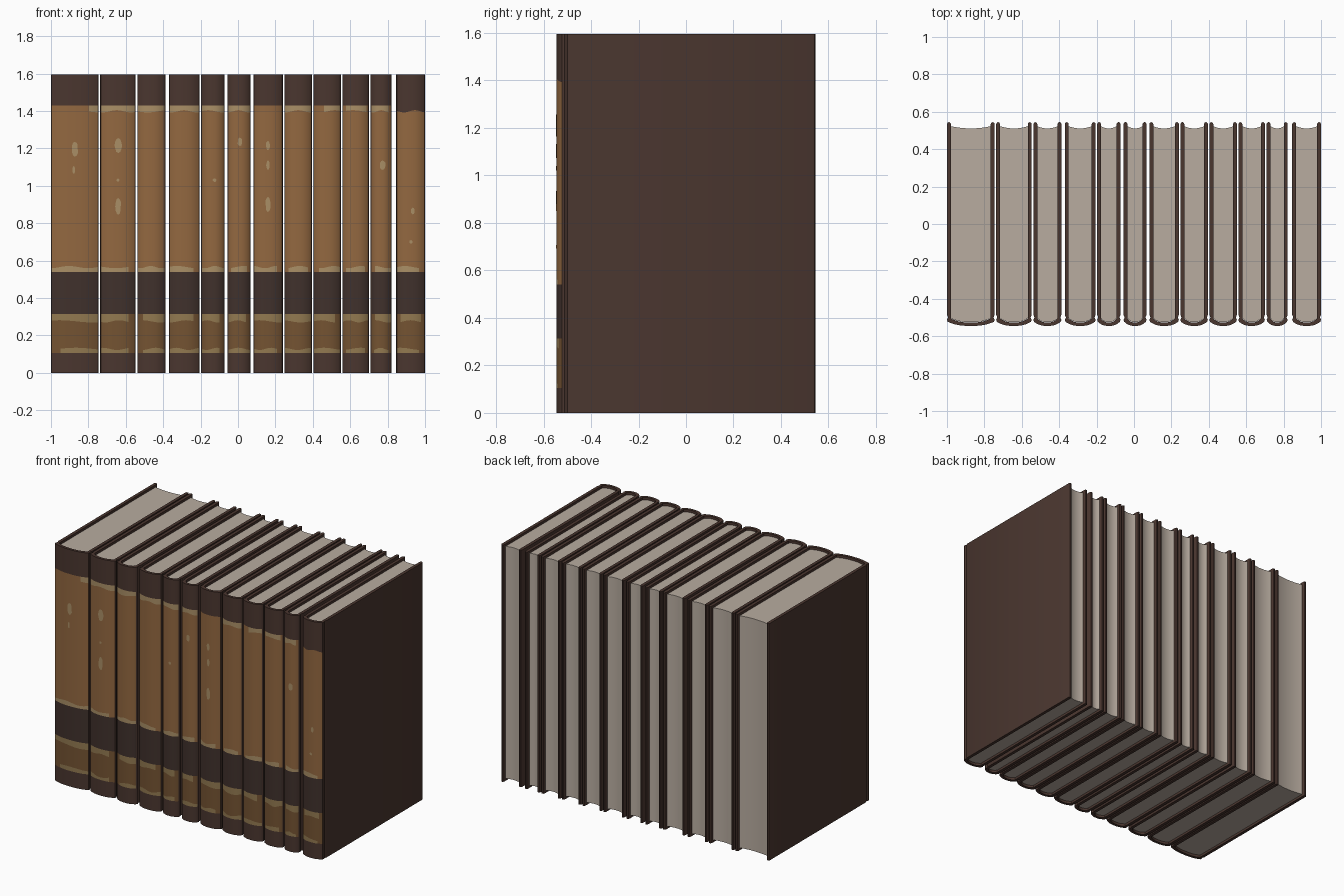
import bpy, bmesh, math, random

if "Cube" in bpy.data.objects:
    bpy.data.objects.remove(bpy.data.objects["Cube"])

random.seed(4)
H, Y = 1.595, 0.545          # book height, half depth
T = 0.021                    # cover board thickness
N = 8                        # spine columns per half


def material(name, rgb):
    m = bpy.data.materials.new(name)
    lin = [(c / 255 / 12.92) if c < 10 else ((c / 255 + 0.055) / 1.055) ** 2.4 for c in rgb]
    m.diffuse_color = (*lin, 1)
    m.use_nodes = True
    m.node_tree.nodes["Principled BSDF"].inputs["Base Color"].default_value = m.diffuse_color
    return m


DARK, BAND, LEATHER, LOW_LEATHER, TAN, LOW_TAN = range(6)
COVER_MATS = [material("dark_cover", (74, 54, 47)),
              material("dark_band", (64, 49, 44)),
              material("tan_leather", (147, 104, 64)),
              material("worn_leather", (116, 83, 50)),
              material("faded_gilt", (170, 143, 102)),
              material("dull_gilt", (146, 121, 80))]
PAGE_MAT = material("paper", (184, 172, 160))


def finish(name, bm, mats, cx):
    bmesh.ops.recalc_face_normals(bm, faces=bm.faces[:])
    me = bpy.data.meshes.new(name)
    bm.to_mesh(me)
    bm.free()
    for m in mats:
        me.materials.append(m)
    ob = bpy.data.objects.new(name, me)
    ob.location.x = cx
    bpy.context.collection.objects.link(ob)
    bpy.context.view_layer.objects.active = ob
    ob.select_set(True)
    bpy.ops.object.shade_smooth_by_angle(angle=math.radians(35))
    ob.select_set(False)
    return ob


def spine_y(t):
    return -Y + 0.022 * abs(t) ** 2.5


def profiles(h):
    """Matching outer and inner outlines of a cover, left tip to right tip."""
    side = [(h, -0.512, h - T, -0.503), (h - 0.006, -0.5, h - T, -0.498),
            (h, -0.485, h - T, -0.485), (h, 0.535, h - T, 0.535),
            (h - 0.004, 0.542, h - T + 0.004, 0.542),
            (h - T / 2, Y, h - T / 2, Y)]
    spine = [(i / N * (h - 0.004), spine_y(i / N), i / N * (h - T), spine_y(i / N) + 0.018)
             for i in range(-N, N + 1)]
    rows = [(-a, b, -c, d) for a, b, c, d in reversed(side)] + spine + side
    return [r[:2] for r in rows], [r[2:] for r in rows], len(side)


# Painted spine stripes, bottom to top; gilt lines sit at the odd places
STRIPES = [DARK, LOW_TAN, LOW_LEATHER, LOW_TAN, BAND, TAN, LEATHER, TAN, DARK]
GILT = [(0.105, 0.128, LOW_LEATHER), (0.275, 0.313, LOW_LEATHER),
        (0.54, 0.565, LEATHER), (1.398, 1.43, LEATHER)]


def make_cover(name, cx, h, top_range):
    outer, inner, ns = profiles(h)
    n = len(outer)
    levels = [[0.0] * n]
    worn = []
    for k, (lo, hi, under) in enumerate(GILT):
        ph, fr = random.uniform(0, 6.28), random.uniform(2, 4)
        wave = [0.006 * math.sin(fr * (i - ns - N) / N + ph) for i in range(n)]
        # the edge facing the dark cloth stays straight, the other wanders
        low_straight = k in (0, 2)
        levels.append([lo if low_straight else lo + w for w in wave])
        levels.append([hi + w if low_straight else hi for w in wave])
        a, b = random.choice([(-1, 1), (-0.8, 0.8), (-1, 0.6), (-0.6, 1), (-1, 1)])
        worn.append(top_range if k == 3 else (a, b))
    levels.append([H] * n)

    bm = bmesh.new()
    grid = [[bm.verts.new((*outer[i], z[i])) for i in range(n)] for z in levels]
    for r in range(len(levels) - 1):
        for i in range(n - 1):
            f = bm.faces.new((grid[r][i], grid[r][i + 1], grid[r + 1][i + 1], grid[r + 1][i]))
            if ns <= i < ns + 2 * N:
                mat = STRIPES[r]
                if r % 2:
                    t = (i + 0.5 - ns - N) / N
                    g = r // 2
                    if not worn[g][0] <= t <= worn[g][1]:
                        mat = DARK if (g == 3 and cx > 0.9) else GILT[g][2]
                f.material_index = mat
    # inside wall and the top and bottom rims
    ends = []
    for row, z in ((grid[0], 0), (grid[-1], H)):
        ends.append([row[0]] + [bm.verts.new((*p, z)) for p in inner[1:-1]] + [row[-1]])
    for i in range(n - 1):
        bm.faces.new((ends[0][i], ends[1][i], ends[1][i + 1], ends[0][i + 1]))
        for row, rim in ((grid[0], ends[0]), (grid[-1], ends[1])):
            quad = list(dict.fromkeys((row[i], row[i + 1], rim[i + 1], rim[i])))
            bm.faces.new(quad)
    finish(name, bm, COVER_MATS, cx)


def make_pages(name, cx, h):
    w = h - T + 0.001
    pts = [(i / N * w, spine_y(i / N) + 0.02) for i in range(-N, N + 1)]
    pts += [(i / N * w, 0.511 + 0.012 * (i / N) ** 2) for i in range(N, -N - 1, -1)]
    bm = bmesh.new()
    face = bm.faces.new([bm.verts.new((x, y, 0.016)) for x, y in pts])
    ext = bmesh.ops.extrude_face_region(bm, geom=[face], use_keep_orig=True)
    for v in ext["geom"]:
        if isinstance(v, bmesh.types.BMVert):
            v.co.z = H - 0.016
    finish(name, bm, [PAGE_MAT], cx)


# Left edge, right edge, and covered part of the top gilt line for each book
BOOKS = [(-1, -0.745, (0.6, 1)), (-0.737, -0.547, (-1, 1)), (-0.538, -0.388, (-1, 1)),
         (-0.37, -0.205, (-1, 1)), (-0.197, -0.072, (-1, 1)), (-0.056, 0.067, (-1, 1)),
         (0.082, 0.24, (2, 2)), (0.248, 0.395, (-1, 1)), (0.403, 0.55, (-0.2, 1)),
         (0.558, 0.70, (-0.8, 0.9)), (0.709, 0.822, (-1, 0.7)), (0.846, 1, (2, 2))]
for k, (x0, x1, rng) in enumerate(BOOKS, 1):
    c, h = (x0 + x1) / 2, (x1 - x0) / 2
    make_cover(f"book_cover_{k}", c, h, rng)
    make_pages(f"book_pages_{k}", c, h)

# Scuffed spots on the spines: x, z, half width, half height
SPOTS = [(-0.872, 1.195, .018, .04), (-0.878, 1.085, .008, .02), (-0.64, 1.215, .02, .04),
         (-0.642, 1.03, .009, .008), (-0.64, 0.89, .016, .045), (-0.125, 1.03, .01, .01),
         (0.01, 1.235, .013, .022), (0.16, 1.215, .011, .025), (0.16, 1.11, .01, .025),
         (0.16, 0.9, .015, .04), (0.773, 1.11, .016, .025), (0.935, 0.865, .01, .018),
         (0.925, 0.7, .01, .009)]
for k, (x, z, rx, rz) in enumerate(SPOTS, 1):
    x0, x1, _ = next(b for b in BOOKS if b[0] <= x <= b[1])
    c, h = (x0 + x1) / 2, (x1 - x0) / 2
    bm = bmesh.new()
    rim = []
    for j in range(12):
        a = j * math.tau / 12
        px = x - c + rx * math.cos(a) * random.uniform(0.8, 1.1)
        rim.append(bm.verts.new((px, spine_y(px / h) - 0.0015, z + rz * math.sin(a))))
    mid = bm.verts.new((x - c, spine_y((x - c) / h) - 0.0015, z))
    for j in range(12):
        bm.faces.new((mid, rim[j], rim[(j + 1) % 12]))
    finish(f"scuff_{k}", bm, [COVER_MATS[TAN]], c)
